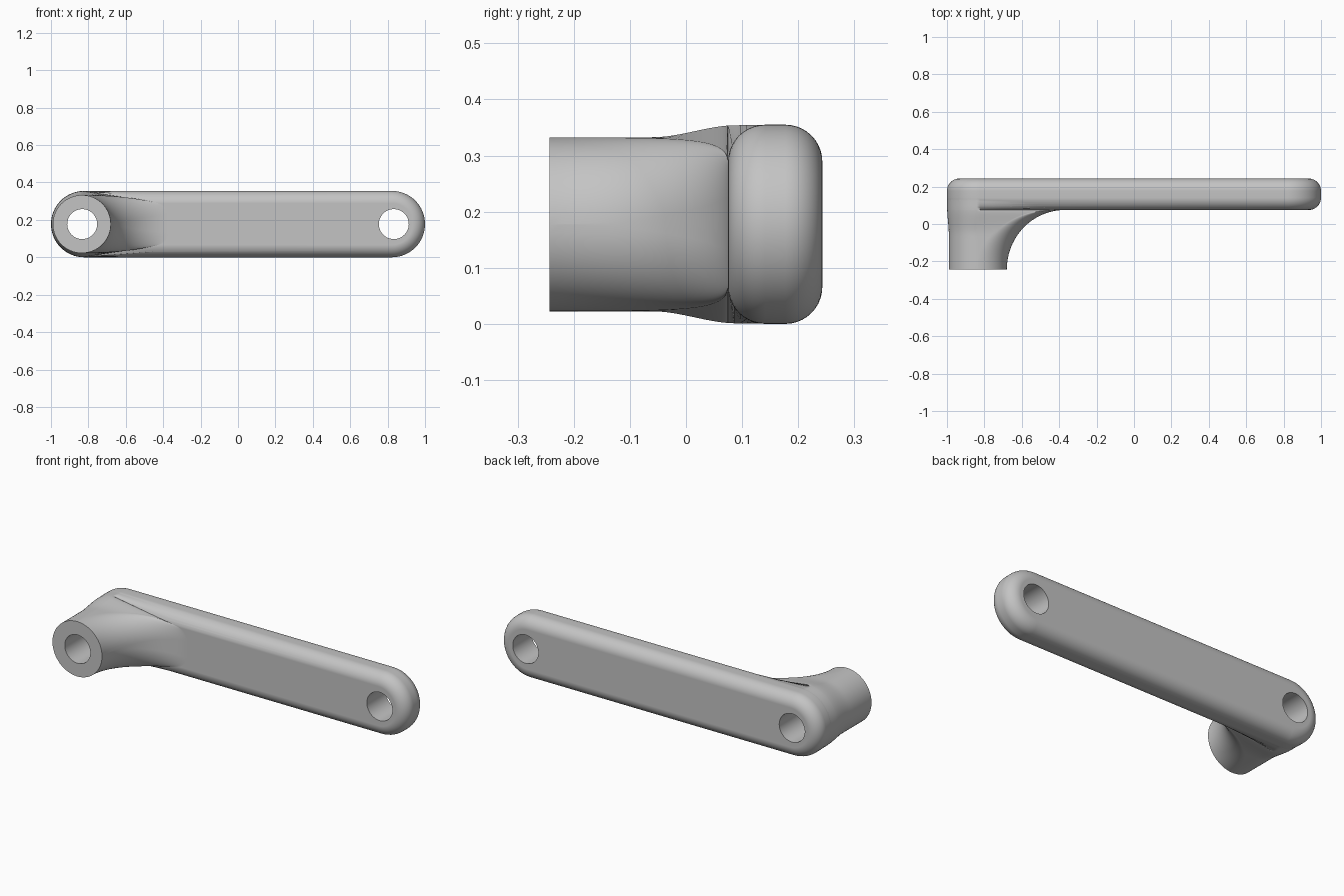
import bpy, bmesh
from math import sin, cos, pi, sqrt

if "Cube" in bpy.data.objects:
    bpy.data.objects.remove(bpy.data.objects["Cube"], do_unlink=True)

HALF = 0.1775            # half height of the arm, also its middle height
END = 1 - HALF           # centre of each rounded arm end
FRONT, BACK = 0.075, 0.243
EDGE = 0.066             # edge rounding of the arm
BOSS_X, BOSS_R, BOSS_Y = -0.835, 0.155, -0.243
HOLE_X, HOLE_R = 0.833, 0.08

grey = bpy.data.materials.new("plain grey")
grey.use_nodes = True
colour = (0.55, 0.55, 0.55, 1)
grey.diffuse_color = colour
grey.node_tree.nodes["Principled BSDF"].inputs["Base Color"].default_value = colour


def section(y, left_x, left_r, right_x, right_h, corner):
    """Outline with a round left end and a rounded-corner right end."""
    points = []
    for quarter in range(4):
        for i in range(17):
            a = (quarter + i / 16) * pi / 2
            up = 1 if quarter < 2 else -1
            if quarter in (0, 3):
                x, z, r = right_x - corner, up * (right_h - corner), corner
            else:
                x, z, r = left_x, 0, left_r
            points.append((x + r * cos(a), y, HALF + z + r * sin(a)))
    return points


def loft(name, sections):
    bm = bmesh.new()
    rings = [[bm.verts.new(p) for p in s] for s in sections]
    n = len(rings[0])
    for a, b in zip(rings, rings[1:]):
        for i in range(n):
            j = (i + 1) % n
            bm.faces.new((a[i], a[j], b[j], b[i]))
    bm.faces.new(rings[0])
    bm.faces.new(rings[-1])
    bmesh.ops.remove_doubles(bm, verts=bm.verts, dist=1e-5)
    bmesh.ops.recalc_face_normals(bm, faces=bm.faces)
    mesh = bpy.data.meshes.new(name)
    bm.to_mesh(mesh)
    bm.free()
    ob = bpy.data.objects.new(name, mesh)
    bpy.context.collection.objects.link(ob)
    mesh.materials.append(grey)
    return ob


def combine(target, other, operation):
    mod = target.modifiers.new("combine", "BOOLEAN")
    mod.object, mod.operation, mod.solver = other, operation, "EXACT"
    bpy.context.view_layer.objects.active = target
    bpy.ops.object.modifier_apply(modifier=mod.name)
    bpy.data.objects.remove(other, do_unlink=True)


# Arm: long bar with rounded ends and rounded edges
def arm_section(y, inset):
    r = HALF - inset
    return section(y, -END, r, END + r, r, r)


steps = [i / 10 * pi / 2 for i in range(11)]
arm_rings = [arm_section(FRONT + EDGE * (1 - cos(a)), EDGE * (1 - sin(a))) for a in steps]
arm_rings += [arm_section(BACK - EDGE * (1 - cos(a)), EDGE * (1 - sin(a))) for a in reversed(steps)]
arm = loft("crank_arm", arm_rings)


# Boss: round post that sweeps into the arm with a concave fillet
def boss_section(y, right_x, right_h, corner):
    t = min(max((y + 0.06) / 0.15, 0), 1)
    t = t * t * (3 - 2 * t)
    left_x = BOSS_X + (-END - BOSS_X) * t
    left_r = BOSS_R + (HALF - 0.001 - BOSS_R) * t
    return section(y, left_x, left_r, right_x, right_h, corner)


boss_rings = []
SWEEP = 0.31
start_x = BOSS_X + BOSS_R
for i in range(25):
    u = i / 24
    a = u * pi / 2
    y = BOSS_Y + (FRONT - BOSS_Y) * sin(a)
    h = BOSS_R + (HALF - EDGE - BOSS_R) * u ** 4
    corner = BOSS_R + (EDGE - BOSS_R) * u * u
    boss_rings.append(boss_section(y, start_x + SWEEP * (1 - cos(a)), h, corner))
for i in range(1, 8):
    y = FRONT + EDGE * i / 6
    drop = max(FRONT + EDGE - y, 0)
    h = HALF - EDGE + sqrt(EDGE ** 2 - drop ** 2) - 0.002
    boss_rings.append(boss_section(y, start_x + SWEEP, h, EDGE))
combine(arm, loft("boss", boss_rings), "UNION")

# Through holes at both ends
for x in (-HOLE_X, HOLE_X):
    cutter = loft("hole_cutter", [section(y, x, HOLE_R, x + HOLE_R, HOLE_R, HOLE_R)
                                  for y in (-0.5, 0.5)])
    cutter.hide_render = True
    combine(arm, cutter, "DIFFERENCE")

# Smooth shading with crisp hole rims and boss face
bpy.ops.object.select_all(action="DESELECT")
arm.select_set(True)
bpy.context.view_layer.objects.active = arm
bpy.ops.object.shade_smooth_by_angle(angle=pi / 6)
weighted = arm.modifiers.new("clean_shading", "WEIGHTED_NORMAL")
weighted.keep_sharp = True
